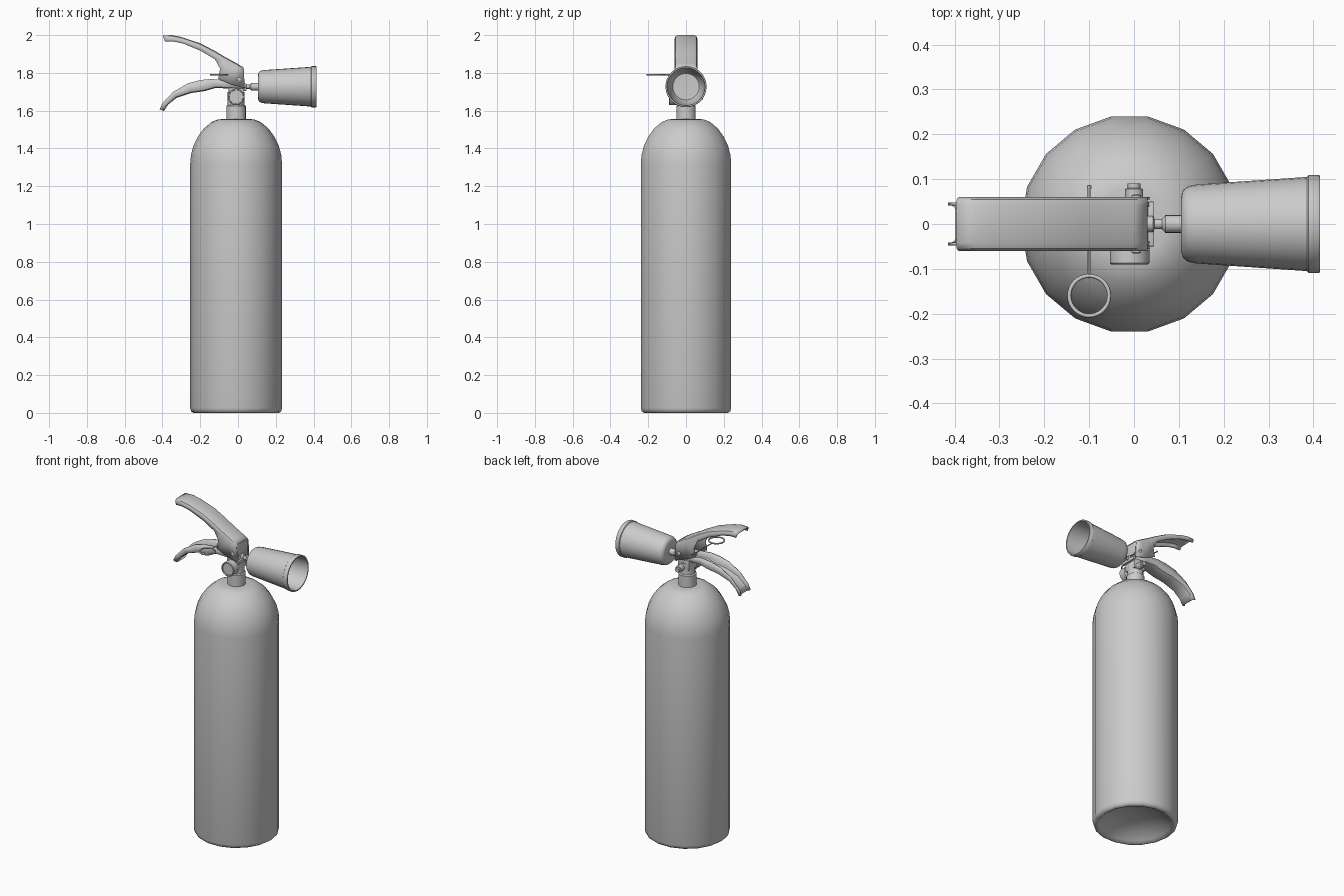
import bpy, bmesh, math
from mathutils import Matrix, Vector

if "Cube" in bpy.data.objects:
    bpy.data.objects.remove(bpy.data.objects["Cube"])

CX = -0.01  # axis of the cylinder


def finish(name, bm, angle=40):
    bmesh.ops.remove_doubles(bm, verts=bm.verts, dist=1e-5)
    bmesh.ops.recalc_face_normals(bm, faces=bm.faces)
    me = bpy.data.meshes.new(name)
    bm.to_mesh(me)
    bm.free()
    ob = bpy.data.objects.new(name, me)
    bpy.context.collection.objects.link(ob)
    bpy.ops.object.select_all(action='DESELECT')
    ob.select_set(True)
    bpy.context.view_layer.objects.active = ob
    bpy.ops.object.shade_smooth_by_angle(angle=math.radians(angle))
    return ob


def lathe(name, profile, sides, origin, axis='Z', angle=40):
    """Revolve (radius, height) pairs about an axis through origin."""
    bm = bmesh.new()
    rings = []
    for r, h in profile:
        ring = []
        for i in range(sides):
            a = 2 * math.pi * i / sides
            u, v = r * math.cos(a), r * math.sin(a)
            p = {'Z': (u, v, h), 'X': (h, u, v), 'Y': (u, h, v)}[axis]
            ring.append(bm.verts.new(Vector(p) + Vector(origin)))
        rings.append(ring)
    for a, b in zip(rings, rings[1:]):
        for i in range(sides):
            j = (i + 1) % sides
            bm.faces.new((a[i], a[j], b[j], b[i]))
    return finish(name, bm, angle)


def channel(name, ridge, rim, half, corner, thick):
    """U-section lever: closed along the ridge, open along the rim."""
    bm = bmesh.new()
    rows = []
    for r, m in zip(ridge, rim):
        r, m = Vector((r[0], 0, r[1])), Vector((m[0], 0, m[1]))
        d = (m - r).normalized()
        c = min(corner, (m - r).length * 0.6)
        side = [(half, m), (half, r + d * c), (half - c * 0.3, r + d * c * 0.3), (half - c, r)]
        pts = [(-y, p) for y, p in side] + side[::-1]
        rows.append([bm.verts.new((p.x, y, p.z)) for y, p in pts])
    for a, b in zip(rows, rows[1:]):
        for i in range(len(a) - 1):
            bm.faces.new((a[i], a[i + 1], b[i + 1], b[i]))
    bmesh.ops.recalc_face_normals(bm, faces=bm.faces)
    # make sure the ridge faces point away from the rim
    mid = len(ridge) // 2
    out = Vector((ridge[mid][0] - rim[mid][0], 0, ridge[mid][1] - rim[mid][1]))
    bm.normal_update()
    ridge_face = max(bm.faces, key=lambda f: abs(f.normal.dot(out.normalized())))
    if ridge_face.normal.dot(out) < 0:
        bmesh.ops.reverse_faces(bm, faces=bm.faces)
    shell = bm.faces[:]
    me = bpy.data.meshes.new(name)
    bm.to_mesh(me)
    bm.free()
    ob = bpy.data.objects.new(name, me)
    bpy.context.collection.objects.link(ob)
    bpy.context.view_layer.objects.active = ob
    ob.select_set(True)
    bpy.ops.object.shade_smooth_by_angle(angle=math.radians(40))
    ob.select_set(False)
    mod = ob.modifiers.new("thickness", 'SOLIDIFY')
    mod.thickness = thick
    mod.offset = -1
    return ob


def box(name, lo, hi, bevel=0.004):
    bm = bmesh.new()
    size = [h - l for l, h in zip(lo, hi)]
    mid = [(h + l) / 2 for l, h in zip(lo, hi)]
    bmesh.ops.create_cube(bm, size=1, matrix=Matrix.Translation(mid) @ Matrix.Diagonal((*size, 1)))
    bmesh.ops.bevel(bm, geom=bm.edges[:], offset=bevel, segments=2, affect='EDGES', profile=0.5)
    return finish(name, bm)


# tank with domed shoulder and concave base
lathe("tank", [(0, 0.07), (0.08, 0.062), (0.15, 0.042), (0.2, 0.012), (0.215, 0), (0.226, 0),
               (0.238, 0.008), (0.243, 0.025), (0.243, 1.32), (0.239, 1.365), (0.226, 1.415),
               (0.203, 1.462), (0.172, 1.505), (0.13, 1.54), (0.1, 1.552), (0.08, 1.555), (0, 1.555)],
      18, (CX, 0, 0))

# neck collar and valve body
lathe("neck", [(0.052, 1.55), (0.052, 1.625), (0.045, 1.63), (0.045, 1.70), (0, 1.70)], 18, (CX, 0, 0))
box("valve_block", (-0.05, -0.04, 1.66), (0.03, 0.04, 1.745))
box("outlet_plate", (0.03, -0.05, 1.705), (0.045, 0.05, 1.725), 0.003)

# pressure gauge at the front, plug at the back
lathe("gauge", [(0, -0.03), (0.03, -0.03), (0.044, -0.045), (0.044, -0.087), (0.041, -0.09),
                (0.037, -0.09), (0.036, -0.083), (0, -0.083)], 24, (CX, 0, 1.673), 'Y')
lathe("rear_plug", [(0.02, 0.03), (0.02, 0.078), (0.014, 0.08), (0.014, 0.09), (0, 0.09)],
      12, (0, 0, 1.673), 'Y')

# upper squeeze lever, open underneath
channel("upper_lever",
        [(-0.397, 1.998), (-0.35, 2.0), (-0.3, 1.99), (-0.2, 1.957), (-0.12, 1.915),
         (-0.075, 1.888), (-0.035, 1.866), (0, 1.847), (0.03, 1.828)],
        [(-0.387, 1.967), (-0.345, 1.967), (-0.29, 1.955), (-0.2, 1.918), (-0.122, 1.872),
         (-0.095, 1.822), (-0.105, 1.768), (-0.04, 1.74), (0.036, 1.718)], 0.06, 0.018, 0.007)
box("upper_lever_end", (0.02, -0.056, 1.75), (0.03, 0.056, 1.823), 0.003)

# lower carrying handle, open on top
channel("lower_handle",
        [(-0.392, 1.598), (-0.37, 1.632), (-0.325, 1.668), (-0.25, 1.693), (-0.175, 1.704),
         (-0.12, 1.72), (-0.06, 1.718), (0.035, 1.712)],
        [(-0.415, 1.607), (-0.4, 1.64), (-0.345, 1.698), (-0.265, 1.745), (-0.2, 1.762),
         (-0.14, 1.768), (-0.06, 1.76), (0.03, 1.755)], 0.048, 0.018, 0.007)

# pivot rivets on both sides
for s in (-1, 1):
    lathe("pivot_rivet", [(0.011, 0.055 * s), (0.011, 0.063 * s), (0.006, 0.066 * s), (0, 0.066 * s)],
          12, (0.005, 0, 1.765), 'Y')

# discharge stem and hollow horn
lathe("horn_stem", [(0, 0.02), (0.018, 0.02), (0.018, 0.042), (0.011, 0.046), (0.011, 0.062),
                    (0.02, 0.07), (0.02, 0.11)], 16, (0, 0, 1.727), 'X')
lathe("horn", [(0, 0.105), (0.06, 0.105), (0.075, 0.109), (0.084, 0.12), (0.088, 0.14), (0.105, 0.386),
               (0.109, 0.389), (0.109, 0.412), (0.107, 0.415), (0.1, 0.415), (0.098, 0.385),
               (0.082, 0.14), (0.07, 0.118), (0, 0.115)], 28, (0, 0, 1.727), 'X')

# safety pin with pull ring
lathe("safety_pin", [(0, -0.115), (0.0035, -0.115), (0.0035, 0.078), (0.005, 0.08), (0.005, 0.086),
                     (0, 0.087)], 8, (-0.1, 0, 1.79), 'Y')
bpy.ops.mesh.primitive_torus_add(location=(-0.1, -0.16, 1.79), major_radius=0.0445, minor_radius=0.0045,
                                 major_segments=32, minor_segments=8)
bpy.context.object.name = "pull_ring"
bpy.ops.object.shade_smooth()
